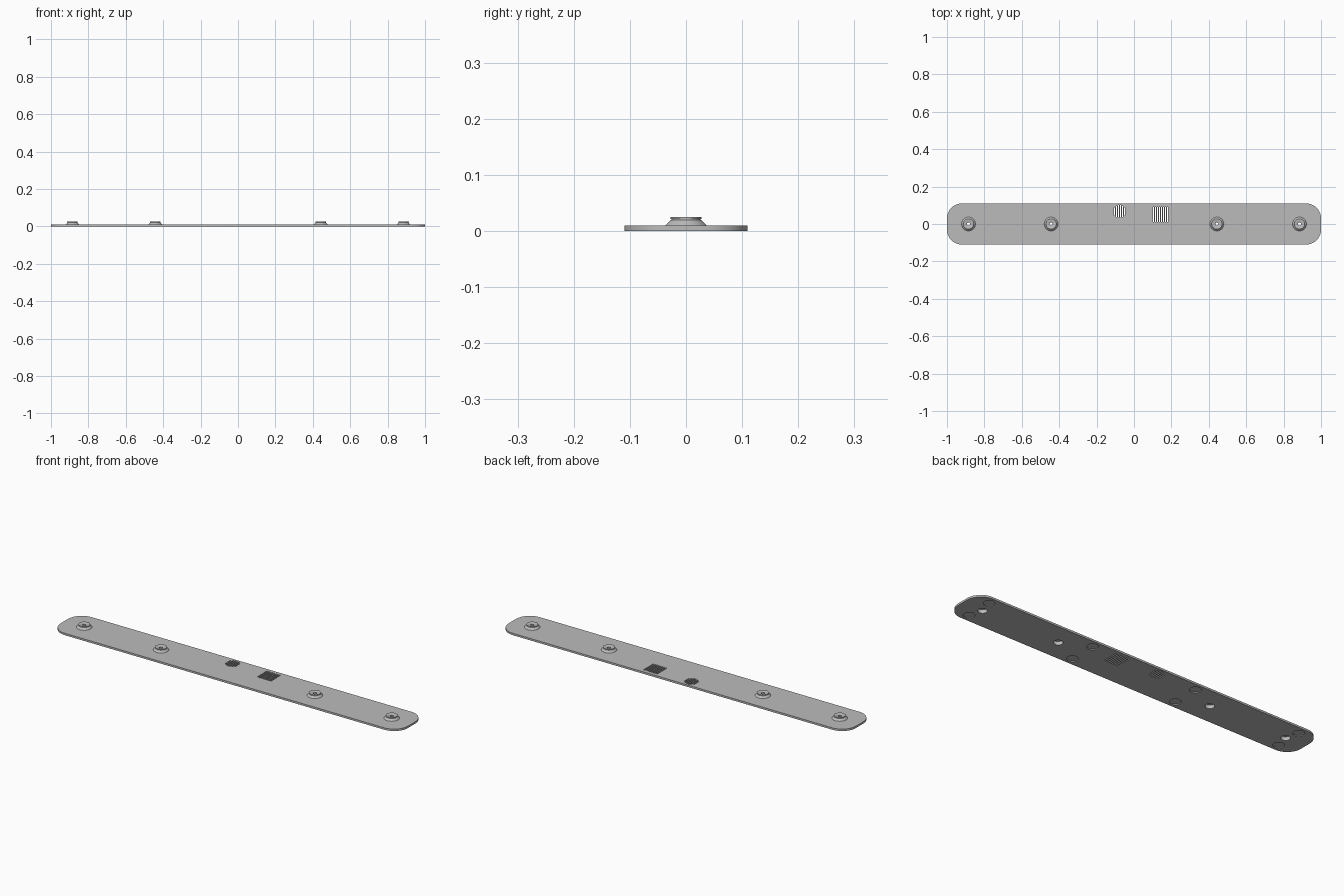
import bpy, bmesh, math
from mathutils import Matrix

if "Cube" in bpy.data.objects:
    bpy.data.objects.remove(bpy.data.objects["Cube"])

L, W, T, R = 1.0, 0.11, 0.01, 0.08          # half length, half width, thickness, corner radius
BOSS_X = (-0.885, -0.443, 0.443, 0.885)

grey = bpy.data.materials.new("satin grey")
grey.diffuse_color = (0.5, 0.5, 0.5, 1)
grey.use_nodes = True
grey.node_tree.nodes["Principled BSDF"].inputs["Base Color"].default_value = grey.diffuse_color


def finish(name, bm, smooth=True):
    bmesh.ops.recalc_face_normals(bm, faces=bm.faces)
    mesh = bpy.data.meshes.new(name)
    bm.to_mesh(mesh)
    bm.free()
    mesh.materials.append(grey)
    obj = bpy.data.objects.new(name, mesh)
    bpy.context.collection.objects.link(obj)
    if smooth:
        shade(obj)
    return obj


def shade(obj):
    bpy.ops.object.select_all(action='DESELECT')
    obj.select_set(True)
    bpy.context.view_layer.objects.active = obj
    bpy.ops.object.shade_smooth_by_angle(angle=math.radians(30))


def prism(bm, outline, z0, z1):
    low = [bm.verts.new((x, y, z0)) for x, y in outline]
    high = [bm.verts.new((x, y, z1)) for x, y in outline]
    bm.faces.new(low[::-1])
    bm.faces.new(high)
    n = len(low)
    for i in range(n):
        j = (i + 1) % n
        bm.faces.new((low[i], low[j], high[j], high[i]))


def circle(cx, cy, r, n=32):
    return [(cx + r * math.cos(2 * math.pi * i / n),
             cy + r * math.sin(2 * math.pi * i / n)) for i in range(n)]


def rect(x0, x1, y0, y1):
    return [(x0, y0), (x1, y0), (x1, y1), (x0, y1)]


# Long plate with rounded corners
outline = []
for k, (sx, sy) in enumerate(((1, 1), (-1, 1), (-1, -1), (1, -1))):
    for i in range(13):
        a = math.pi / 2 * (k + i / 12)
        outline.append((sx * (L - R) + R * math.cos(a), sy * (W - R) + R * math.sin(a)))
bm = bmesh.new()
prism(bm, outline, 0, T)
plate = finish("plate", bm, smooth=False)

# Openings under the bosses and shallow round pockets in the underside
bm = bmesh.new()
for x in BOSS_X:
    prism(bm, circle(x, 0, 0.022), -0.01, 0.02)
for x in (-0.904, -0.3, 0.3, 0.904):
    for y in (-0.07, 0.07):
        prism(bm, circle(x, y, 0.027), -0.01, 0.004)

# Square and round vent grilles made of narrow slots
PITCH, SLOT = 0.0107, 0.0054
for i in range(8):
    x = 0.142 + (i - 3.5) * PITCH
    prism(bm, rect(x - SLOT / 2, x + SLOT / 2, 0.01, 0.092), -0.01, 0.02)
for i in range(6):
    d = (i - 2.5) * PITCH
    h = math.sqrt(0.034 ** 2 - d * d)
    x = -0.078 + d
    prism(bm, rect(x - SLOT / 2, x + SLOT / 2, 0.067 - h, 0.067 + h), -0.01, 0.02)
cutter = finish("cutter", bm, smooth=False)

mod = plate.modifiers.new("openings", 'BOOLEAN')
mod.operation, mod.solver, mod.object = 'DIFFERENCE', 'EXACT', cutter
bpy.context.view_layer.objects.active = plate
bpy.ops.object.modifier_apply(modifier=mod.name)
bpy.data.objects.remove(cutter)
shade(plate)

# Hollow bosses: flared foot, narrow neck, lip and countersunk hole
PROFILE = ((0.022, 0.01), (0.037, 0.01), (0.027, 0.0195), (0.0255, 0.0195), (0.0255, 0.0215),
           (0.028, 0.0215), (0.028, 0.025), (0.016, 0.025), (0.008, 0.021), (0.008, 0.0185),
           (0.022, 0.0185))
for x in BOSS_X:
    bm = bmesh.new()
    vs = [bm.verts.new((r, 0, z)) for r, z in PROFILE]
    edges = [bm.edges.new((vs[i], vs[(i + 1) % len(vs)])) for i in range(len(vs))]
    bmesh.ops.spin(bm, geom=vs + edges, cent=(0, 0, 0), axis=(0, 0, 1),
                   angle=2 * math.pi, steps=32, use_merge=True)
    bmesh.ops.remove_doubles(bm, verts=bm.verts, dist=1e-5)
    bmesh.ops.transform(bm, matrix=Matrix.Translation((x, 0, 0)), verts=bm.verts)
    finish("boss", bm)
